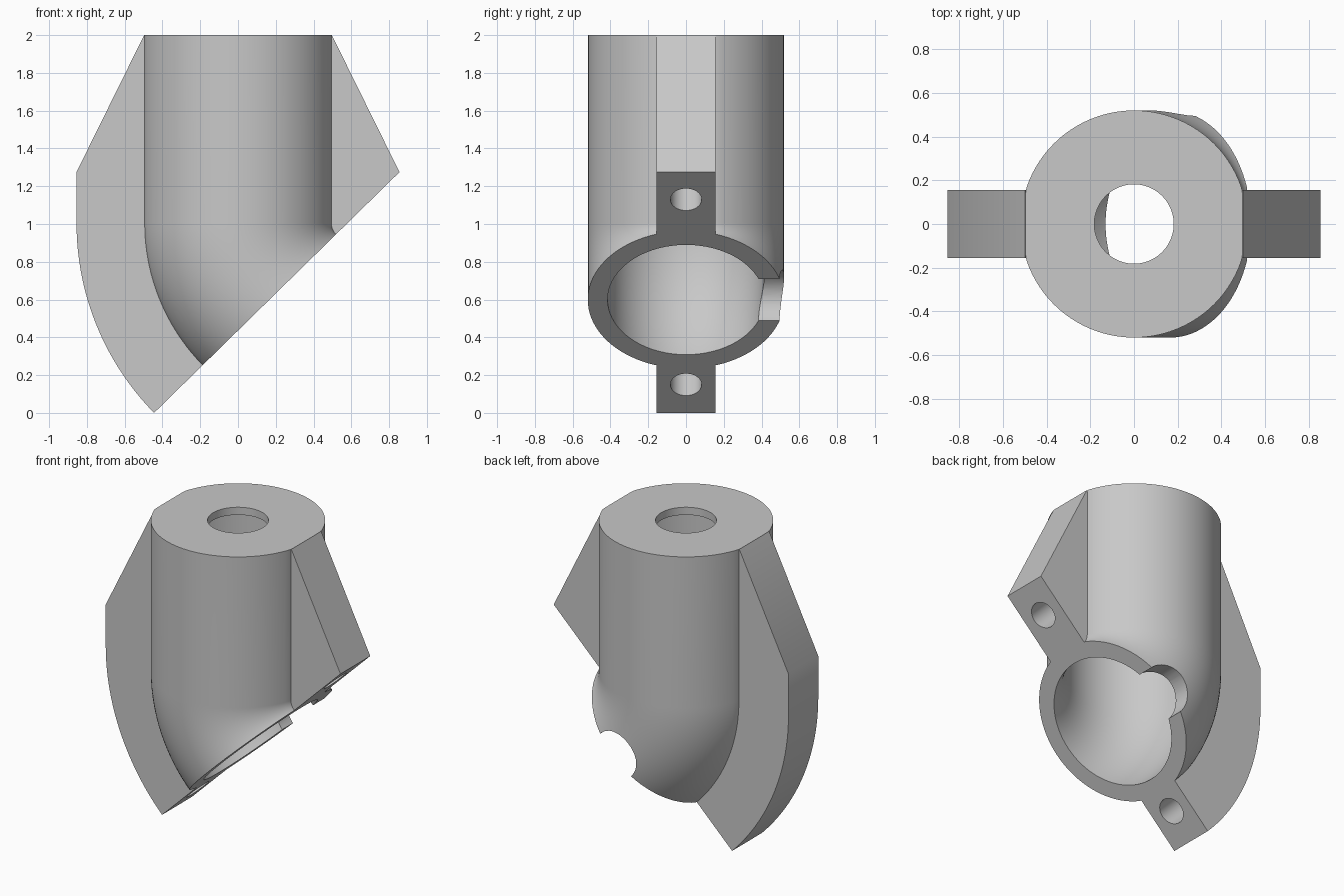
import bpy, bmesh, math
from mathutils import Vector, Matrix

if "Cube" in bpy.data.objects:
    bpy.data.objects.remove(bpy.data.objects["Cube"])

grey = bpy.data.materials.new("plain_grey")
grey.use_nodes = True
GREY = (0.58, 0.58, 0.58, 1)
grey.diffuse_color = GREY
grey.node_tree.nodes["Principled BSDF"].inputs["Base Color"].default_value = GREY

# Bend pivot and cut direction
PX, PZ = 0.58, 1.005
ANGLE = math.radians(44.45)
TUBE_R, BORE_R, FIN_R = 0.52, 0.415, 1.435
along = Vector((math.cos(ANGLE), 0, math.sin(ANGLE)))     # up the mouth face
inward = Vector((-math.sin(ANGLE), 0, math.cos(ANGLE)))   # into the body
pivot = Vector((PX, 0, PZ))


def finish(name, bm):
    bmesh.ops.recalc_face_normals(bm, faces=bm.faces)
    mesh = bpy.data.meshes.new(name)
    bm.to_mesh(mesh)
    bm.free()
    mesh.materials.append(grey)
    obj = bpy.data.objects.new(name, mesh)
    bpy.context.collection.objects.link(obj)
    return obj


def bent_tube(name, radius, flat, top, sweep, sides=96, steps=24):
    """Round bar running straight down, then bending about the pivot."""
    bm = bmesh.new()
    rings = []
    for i in range(-1, steps + 1):
        t = math.radians(sweep) * max(i, 0) / steps
        ring = []
        for k in range(sides):
            a = math.tau * k / sides
            p = max(-flat, min(flat, radius * math.cos(a)))
            y = radius * math.sin(a)
            if i < 0:
                co = (p, y, top)
            else:
                co = (PX - (PX - p) * math.cos(t), y, PZ - (PX - p) * math.sin(t))
            ring.append(bm.verts.new(co))
        rings.append(ring)
    for a, b in zip(rings, rings[1:]):
        for k in range(sides):
            n = (k + 1) % sides
            bm.faces.new((a[k], a[n], b[n], b[k]))
    bm.faces.new(rings[0])
    bm.faces.new(rings[-1])
    return finish(name, bm)


def slab(name, profile, half):
    """Side profile in x and z, extruded evenly across y."""
    bm = bmesh.new()
    face = bm.faces.new([bm.verts.new((x, -half, z)) for x, z in profile])
    out = bmesh.ops.extrude_face_region(bm, geom=[face])
    verts = [v for v in out["geom"] if isinstance(v, bmesh.types.BMVert)]
    bmesh.ops.translate(bm, verts=verts, vec=(0, 2 * half, 0))
    return finish(name, bm)


def rod(name, centre, axis, radius, length):
    bm = bmesh.new()
    turn = Vector((0, 0, 1)).rotation_difference(Vector(axis)).to_matrix().to_4x4()
    bmesh.ops.create_cone(bm, cap_ends=True, segments=48, radius1=radius,
                          radius2=radius, depth=length,
                          matrix=Matrix.Translation(centre) @ turn)
    return finish(name, bm)


def combine(target, other, operation):
    mod = target.modifiers.new("combine", "BOOLEAN")
    mod.operation, mod.solver, mod.object = operation, "EXACT", other
    bpy.context.view_layer.objects.active = target
    bpy.ops.object.modifier_apply(modifier=mod.name)
    bpy.data.objects.remove(other)


# Outer elbow with flats where the fins meet its top edge
body = bent_tube("elbow_bracket", TUBE_R, 0.497, 2.0, 50)

# Side fins as one slab through the elbow
arc = [(PX - FIN_R * math.cos(t), PZ - FIN_R * math.sin(t))
       for t in (math.radians(50) * i / 30 for i in range(31))]
fin_profile = [(-0.45, 1.9), (-0.498, 1.998), (-0.855, 1.275)] + arc
fin_profile += [(0.91, 1.163), (0.498, 1.998), (0.45, 1.9)]
combine(body, slab("side_fins", fin_profile, 0.155), "UNION")

# Slanted mouth face
a, b = pivot - along * 3, pivot + along * 2
deep = -inward * 2
corners = [a, b, b + deep, a + deep]
combine(body, slab("mouth_cutter", [(c.x, c.z) for c in corners], 1), "DIFFERENCE")

# Hollow interior and the round opening in the top plate
combine(body, bent_tube("bore_cutter", BORE_R, BORE_R, 1.95, 58), "DIFFERENCE")
combine(body, rod("top_hole_cutter", (0, 0, 1.97), (0, 0, 1), 0.182, 0.2), "DIFFERENCE")

# Half-round notch in the back wall at the mouth
notch = pivot - along * PX + Vector((0, 0.5, 0))
combine(body, rod("notch_cutter", notch, (0, 1, 0), 0.157, 0.6), "DIFFERENCE")

# Blind bolt holes in both fins
for offset in (0.178, -1.221):
    centre = pivot + along * offset
    combine(body, rod("bolt_cutter", centre, inward, 0.083, 0.56), "DIFFERENCE")

bpy.ops.object.select_all(action="DESELECT")
body.select_set(True)
bpy.context.view_layer.objects.active = body
bpy.ops.object.shade_smooth_by_angle(angle=math.radians(30))
